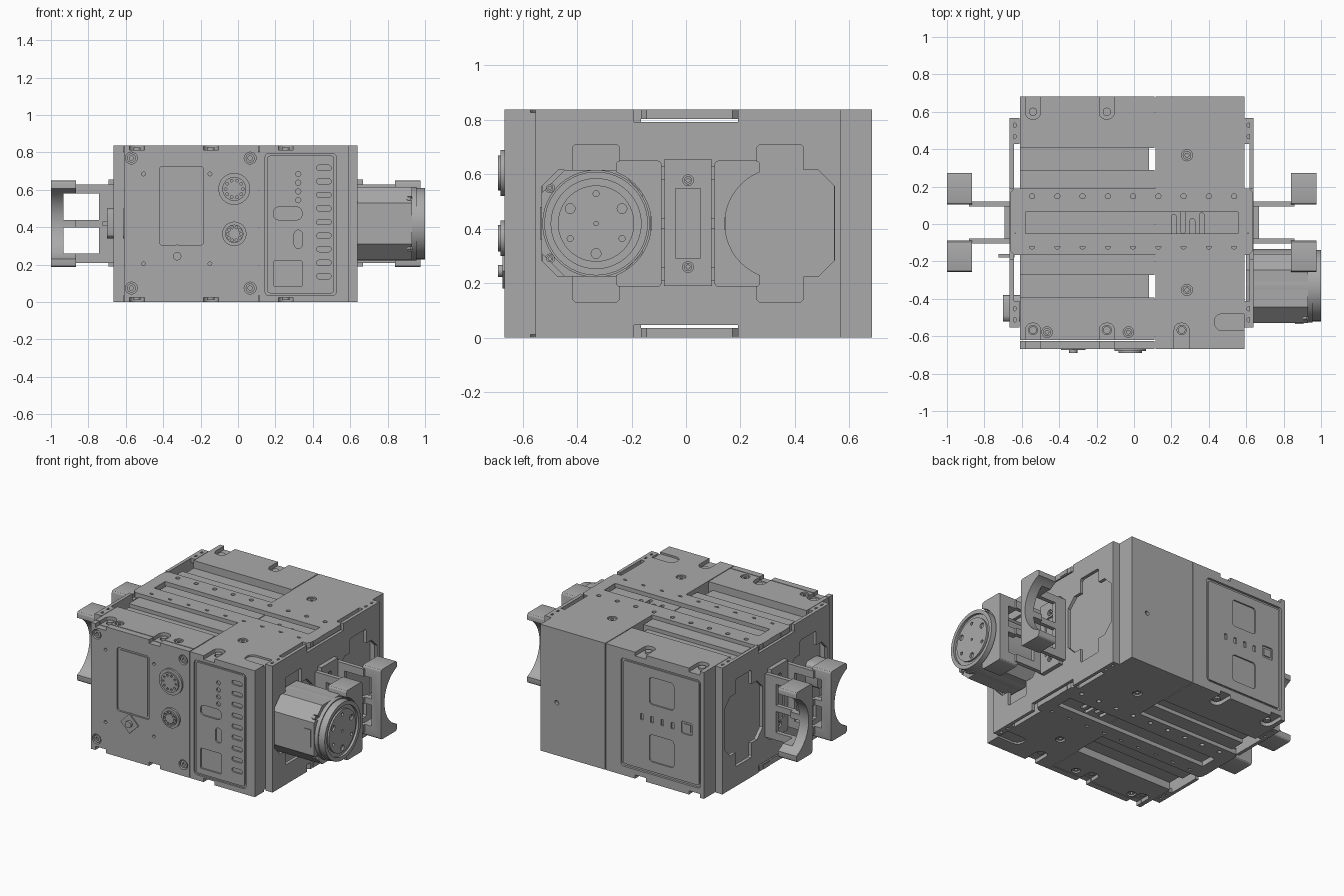
import bpy, bmesh
from math import cos, sin, pi
from mathutils import Vector

cube = bpy.data.objects.get("Cube")
if cube:
    bpy.data.objects.remove(cube)

grey = bpy.data.materials.new("machined grey")
grey.use_nodes = True
tone = (0.4, 0.4, 0.4, 1)
grey.diffuse_color = tone
grey.node_tree.nodes["Principled BSDF"].inputs["Base Color"].default_value = tone

CX, CY = -0.0125, 0.0075          # planes of symmetry
TOP, MID = 0.838, 0.419
FRONT, BACK = -0.667, 0.683
made = []


def plate(name, axis, rect, a, b, r=0.0, seg=1):
    """Extrude a rectangle (optionally with chamfered or rounded corners) along an axis."""
    u0, u1, v0, v1 = rect
    pts = []
    corners = ((u1 - r, v1 - r, 0), (u0 + r, v1 - r, 1), (u0 + r, v0 + r, 2), (u1 - r, v0 + r, 3))
    for cu, cv, q in corners:
        for i in range(seg + 1 if r else 1):
            t = (q + i / seg) * pi / 2
            pts.append((cu + r * cos(t), cv + r * sin(t)))
    order = {"x": lambda u, v, w: (w, u, v), "y": lambda u, v, w: (u, w, v),
             "z": lambda u, v, w: (u, v, w)}[axis]
    bm = bmesh.new()
    face = bm.faces.new([bm.verts.new(order(u, v, a)) for u, v in pts])
    ext = bmesh.ops.extrude_face_region(bm, geom=[face])
    moved = [g for g in ext["geom"] if isinstance(g, bmesh.types.BMVert)]
    bmesh.ops.translate(bm, verts=moved, vec=Vector(order(0, 0, b - a)))
    bmesh.ops.remove_doubles(bm, verts=bm.verts, dist=1e-5)
    bmesh.ops.recalc_face_normals(bm, faces=bm.faces)
    mesh = bpy.data.meshes.new(name)
    bm.to_mesh(mesh)
    bm.free()
    mesh.materials.append(grey)
    ob = bpy.data.objects.new(name, mesh)
    bpy.context.scene.collection.objects.link(ob)
    made.append(ob)
    return ob


def disc(name, axis, u, v, r, a, b, seg=6):
    return plate(name, axis, (u - r, u + r, v - r, v + r), a, b, r, seg)


def cut(target, cutter):
    mod = target.modifiers.new("cut", "BOOLEAN")
    mod.operation, mod.solver, mod.object = "DIFFERENCE", "EXACT", cutter
    bpy.context.view_layer.objects.active = target
    bpy.ops.object.modifier_apply(modifier=mod.name)
    made.remove(cutter)
    bpy.data.objects.remove(cutter)


def pocket(target, axis, rect, face, out, depth, r=0.0, seg=3):
    cut(target, plate("cutter", axis, rect, face + out * 0.02, face - out * depth, r, seg))


def hole(target, axis, u, v, r, face, out, depth=0.02):
    cut(target, disc("cutter", axis, u, v, r, face + out * 0.02, face - out * depth, 4))


def screw(target, axis, u, v, r, face, out):
    hole(target, axis, u, v, r, face, out, 0.025)
    head = disc("screw", axis, u, v, r * 0.75, face - out * 0.03, face - out * 0.006)
    hole(head, axis, u, v, r * 0.35, face - out * 0.006, out, 0.012)


# Two body modules and the separate front panel
wide = plate("wide_module", "z", (-0.61, 0.11, -0.62, BACK), 0, TOP)
panel = plate("front_panel", "y", (-0.61, 0.11, 0, TOP), FRONT, -0.625)
narrow = plate("narrow_module", "z", (0.115, 0.59, FRONT, BACK), 0, TOP)

for face, out in ((TOP, 1), (0, -1)):
    # Bay under the rail, stepped troughs and drain gaps
    for body in (wide, narrow):
        pocket(body, "z", (-0.7, 0.7, -0.165, 0.19), face, out, 0.06)
    for s in (-1, 1):
        def span(near, far):
            return sorted((CY + s * near, CY + s * far))
        pocket(wide, "z", (-0.7, 0.11, *span(0.17, 0.285)), face, out, 0.025)
        pocket(wide, "z", (-0.7, 0.11, *span(0.28, 0.4)), face, out, 0.05)
        pocket(wide, "z", (0.08, 0.12, *span(0.28, 0.4)), face, out, 0.5)
        screw(narrow, "z", 0.283, CY + s * 0.36, 0.03, face, out)
    # Edge notches with screws
    for body, x in ((wide, -0.54), (wide, -0.145), (narrow, 0.255)):
        pocket(body, "z", (x - 0.04, x + 0.04, -0.7, -0.53), face, out, 0.025, 0.035)
        hole(body, "z", x, -0.567, 0.025, face, out, 0.04)
        disc("notch_screw", "z", x, -0.567, 0.02, face - out * 0.05, face - out * 0.012)
        if body is wide:
            pocket(panel, "z", (x - 0.04, x + 0.04, -0.7, -0.6), face, out, 0.025)
            pocket(wide, "z", (x - 0.04, x + 0.04, 0.56, 0.8), face, out, 0.025, 0.035)
            disc("notch_screw", "z", x, 0.6, 0.022, face - out * 0.05, face - out * 0.012)
    for x in (-0.465, -0.03):
        screw(wide, "z", x, -0.578, 0.028, face, out)
    pocket(narrow, "z", (0.43, 0.65, -0.57, -0.48), face, out, 0.012, 0.04)
    # Vent slots in the bay floor
    for i in range(4):
        x, y = 0.2 + i * 0.05, (0.0, 0.02, -0.02, 0.01)[i]
        pocket(narrow, "z", (x, x + 0.025, y - 0.07, y + 0.05), face - out * 0.06, out, 0.02, 0.012)

    # Long perforated rail
    lo, hi = face - out * 0.035, face
    rail = plate("rail", "z", (-0.66, 0.635, -0.165, 0.19), lo, hi, 0.02)
    pocket(rail, "z", (-0.58, 0.555, -0.09, 0.108), face, out, 0.05, 0.03)
    for i in range(9):
        for y in (-0.12, 0.148):
            hole(rail, "z", -0.545 + i * 0.135, y, 0.014, face, out)
    for x in (-0.635, 0.61):
        for y in (-0.075, 0.107):
            screw(rail, "z", x, y, 0.026, face, out)
    # Rail ends seen under the side notches
    for y in (-0.085, 0.1):
        plate("rail_end_lug", "x", (y - 0.035, y + 0.035, 0.81 if out > 0 else 0, TOP if out > 0 else 0.028),
              -0.662, 0.637)

# Front panel: screen, screws, buttons
pocket(panel, "y", (-0.42, -0.185, 0.305, 0.725), FRONT, -1, 0.012, 0.015)
plate("screen", "y", (-0.405, -0.2, 0.32, 0.71), -0.66, -0.64)
for x in (-0.57, 0.065):
    for z in (0.075, 0.77):
        screw(panel, "y", x, z, 0.032, FRONT, -1)
for x in (-0.505, -0.15):
    for z in (0.205, 0.685):
        hole(panel, "y", x, z, 0.01, FRONT, -1)
for z, r in ((0.605, 0.085), (0.365, 0.065)):
    disc("round_socket", "y", -0.02, z, r, -0.68, -0.64, 10)
    cap = disc("socket_cap", "y", -0.02, z, r * 0.75, -0.69, -0.67, 10)
    for i in range(10):
        hole(cap, "y", -0.02 + r * 0.55 * cos(i * pi / 5), z + r * 0.55 * sin(i * pi / 5), 0.007, -0.69, -1, 0.01)
plate("diamond_button", "y", (-0.39, -0.26, 0.18, 0.31), -0.674, -0.65, 0.0649)
disc("joystick", "y", -0.325, 0.245, 0.022, -0.69, -0.66)

# Narrow module front: port panel
pocket(narrow, "y", (0.145, 0.525, 0.035, 0.795), FRONT, -1, 0.012, 0.02)
ports = plate("port_panel", "y", (0.157, 0.513, 0.047, 0.783), -0.665, -0.64, 0.015, 3)
for i in range(9):
    z = 0.138 + i * 0.0725
    pocket(ports, "y", (0.42, 0.498, z - 0.014, z + 0.014), -0.665, -1, 0.015, 0.013)
for z in (0.545, 0.592, 0.638, 0.685):
    hole(ports, "y", 0.322, z, 0.014, -0.665, -1, 0.012)
for rect, r in (((0.19, 0.342, 0.44, 0.508), 0.025), ((0.3, 0.344, 0.287, 0.385), 0.02),
                ((0.19, 0.344, 0.085, 0.22), 0.008)):
    pocket(ports, "y", rect, -0.665, -1, 0.018, r)

# Back: charging panel on the wide module, plain hole on the narrow one
pocket(wide, "y", (-0.585, 0.0, 0.06, 0.775), BACK, 1, 0.015, 0.02)
rear = plate("rear_panel", "y", (-0.57, -0.015, 0.075, 0.76), 0.64, 0.677, 0.015, 3)
for z in (0.23, 0.61):
    pocket(rear, "y", (-0.385, -0.205, z - 0.09, z + 0.09), 0.677, 1, 0.03, 0.02)
    plate("rear_port", "y", (-0.36, -0.23, z - 0.06, z + 0.03), 0.63, 0.66)
for i in range(4):
    x = -0.15 - i * 0.075
    pocket(rear, "y", (x - 0.01, x + 0.01, 0.4, 0.44), 0.677, 1, 0.012)
pocket(rear, "y", (-0.52, -0.44, 0.39, 0.47), 0.677, 1, 0.012, 0.01)
plate("rear_switch", "y", (-0.505, -0.455, 0.405, 0.455), 0.65, 0.674)
hole(narrow, "y", 0.47, 0.35, 0.015, BACK, 1)

# Side plates with cross-shaped openings, and hat brackets with clamp wings
for side in (-1, 1):
    def out_x(d):
        return CX + side * d
    sheet = plate("side_plate", "x", (CY - 0.56, CY + 0.56, 0, TOP), out_x(0.63), out_x(0.652))
    for z in (0, TOP):
        cut(sheet, plate("cutter", "x", (-0.19, 0.19, z - 0.047, z + 0.047), out_x(0.55), out_x(0.7)))
    base = plate("bracket_base", "x", (-0.08, 0.095, 0.19, 0.655), out_x(0.65), out_x(0.68))
    pocket(base, "x", (-0.038, 0.053, 0.292, 0.547), out_x(0.68), side, 0.012)
    for z in (0.26, 0.578):
        screw(base, "x", 0.0075, z, 0.02, out_x(0.68), side)
    for s in (-1, 1):
        def y_at(d):
            return CY + s * d

        def span(near, far):
            return sorted((y_at(near), y_at(far)))
        yc = y_at(0.338)
        cut(sheet, plate("cutter", "x", (yc - 0.2, yc + 0.2, 0.225, 0.615), out_x(0.6), out_x(0.7), 0.06))
        cut(sheet, plate("cutter", "x", (yc - 0.085, yc + 0.085, 0.13, 0.71), out_x(0.6), out_x(0.7), 0.01))
        plate("plate_edge", "z", (*sorted((out_x(0.6), out_x(0.635))), *span(0.535, 0.56)), 0, TOP)
        for lo, hi in ((0, 0.03), (TOP - 0.03, TOP)):
            flange = plate("plate_flange", "z", (*sorted((out_x(0.6), out_x(0.65))), *span(0.42, 0.56)), lo, hi)
            face, out = (TOP, 1) if lo else (0, -1)
            for d in (0.46, 0.52):
                hole(flange, "z", out_x(0.628), y_at(d), 0.012, face, out)
        # Arm, wing and shared windows
        arm = plate("bracket_arm", "y", (*sorted((out_x(0.652), out_x(0.87))), 0.21, 0.63), y_at(0.085), y_at(0.112))
        wing = plate("clamp_wing", "x", (*span(0.097, 0.265), 0.187, 0.65), out_x(0.853), out_x(0.9875), 0.015, 3)
        cut(wing, disc("cutter", "x", yc, MID, 0.203, out_x(0.8), out_x(1.1), 12))
        for lo, hi in ((0.26, 0.4), (0.44, 0.58)):
            for part in (arm, wing):
                cut(part, plate("cutter", "y", (*sorted((out_x(0.73), out_x(0.92))), lo, hi), y_at(0.05), y_at(0.3)))

# Motor on the right, with faceted shoulder and bolted cap
MY = -0.33
shoulder = plate("motor_shoulder", "x", (-0.53, -0.16, 0.225, 0.615), 0.6, 0.93, 0.085)
for z in (0.29, 0.55):
    screw(shoulder, "x", -0.5, z, 0.017, 0.93, 1)
disc("motor_body", "x", MY, MID, 0.197, 0.6, 0.955, 16)
cap = disc("motor_cap", "x", MY, MID, 0.19, 0.95, 1.0, 16)
cut(cap, disc("cutter", "x", MY, MID, 0.165, 0.985, 1.05, 16))
face = disc("motor_face", "x", MY, MID, 0.14, 0.97, 0.997, 16)
for i in range(6):
    t = pi / 6 + i * pi / 3
    hole(face, "x", MY + 0.11 * cos(t), MID + 0.11 * sin(t), 0.018 if i % 2 == 0 else 0.011, 0.997, 1, 0.015)
hole(face, "x", MY, MID, 0.008, 0.997, 1)
plate("motor_plug", "y", (0.86, 0.905, 0.36, 0.48), -0.535, -0.5)

# Exposed connector on the motorless side
plate("side_connector", "x", (-0.52, -0.38, 0.34, 0.5), -0.7, -0.6, 0.03, 3)
plate("connector_pin", "x", (-0.18, -0.16, 0.41, 0.43), -0.725, -0.64)

# Crisp-edged smooth shading
bpy.ops.object.select_all(action="DESELECT")
for ob in made:
    ob.select_set(True)
bpy.context.view_layer.objects.active = made[0]
bpy.ops.object.shade_smooth_by_angle(angle=pi / 6)
